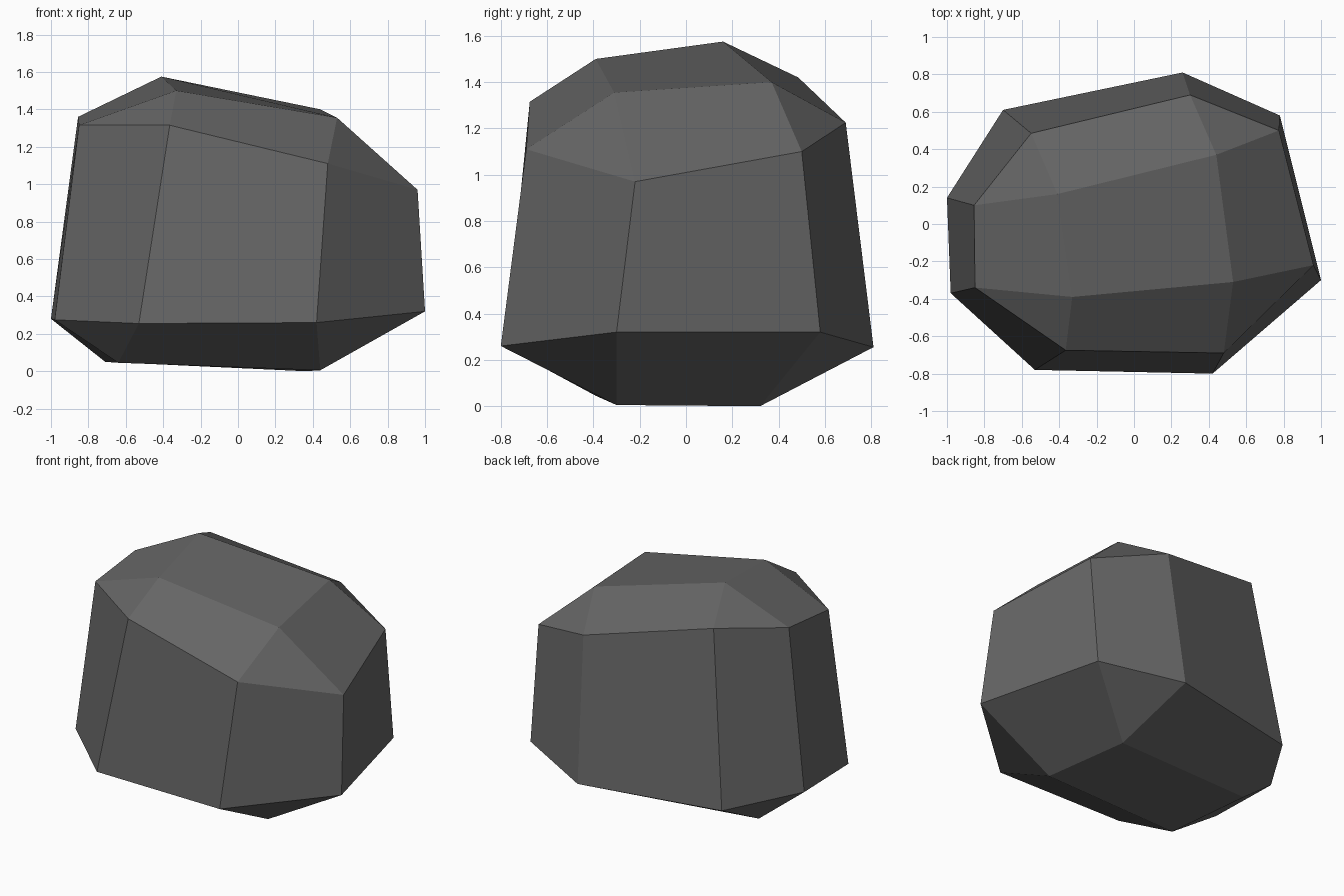
import bpy, bmesh

if "Cube" in bpy.data.objects:
    bpy.data.objects.remove(bpy.data.objects["Cube"])

# Four rings of corners, bottom to top
rings = [
    [(0.44, -0.30, 0.005), (0.36, 0.32, 0.0), (-0.71, 0.22, 0.05), (-0.64, -0.39, 0.045)],
    [(0.42, -0.80, 0.26), (1.0, -0.30, 0.32), (0.78, 0.58, 0.32), (0.26, 0.81, 0.255),
     (-0.70, 0.61, 0.25), (-1.0, 0.14, 0.28), (-0.98, -0.37, 0.275), (-0.53, -0.78, 0.255)],
    [(0.48, -0.69, 1.11), (0.96, -0.22, 0.97), (0.775, 0.50, 1.10), (0.30, 0.69, 1.225),
     (-0.55, 0.485, 1.42), (-0.855, 0.10, 1.36), (-0.85, -0.34, 1.315), (-0.365, -0.675, 1.315)],
    [(0.53, -0.31, 1.355), (0.44, 0.37, 1.40), (-0.41, 0.16, 1.575), (-0.33, -0.39, 1.50)],
]

bm = bmesh.new()
lower_cap, lower, upper, cap = [[bm.verts.new(p) for p in r] for r in rings]


def bridge_cap(small, big):
    """Join a four-corner cap to an eight-corner ring, two ring corners per cap corner."""
    for i in range(4):
        a, b = big[2 * i], big[2 * i + 1]
        nxt = big[(2 * i + 2) % 8]
        bm.faces.new((a, b, small[i]))
        bm.faces.new((b, nxt, small[(i + 1) % 4], small[i]))
    bm.faces.new(small)


def shift(ring, n):
    return ring[n:] + ring[:n]


# Faceted wall, then the bevelled top and underside
for i in range(8):
    j = (i + 1) % 8
    bm.faces.new((lower[i], lower[j], upper[j], upper[i]))
bridge_cap(cap, upper)
bridge_cap(lower_cap, lower)
bmesh.ops.recalc_face_normals(bm, faces=bm.faces)

mesh = bpy.data.meshes.new("rock")
bm.to_mesh(mesh)
bm.free()
rock = bpy.data.objects.new("rock", mesh)
bpy.context.collection.objects.link(rock)

# Dark grey stone
stone = bpy.data.materials.new("dark grey stone")
stone.diffuse_color = (0.13, 0.13, 0.13, 1)
stone.use_nodes = True
stone.node_tree.nodes["Principled BSDF"].inputs["Base Color"].default_value = stone.diffuse_color
mesh.materials.append(stone)
